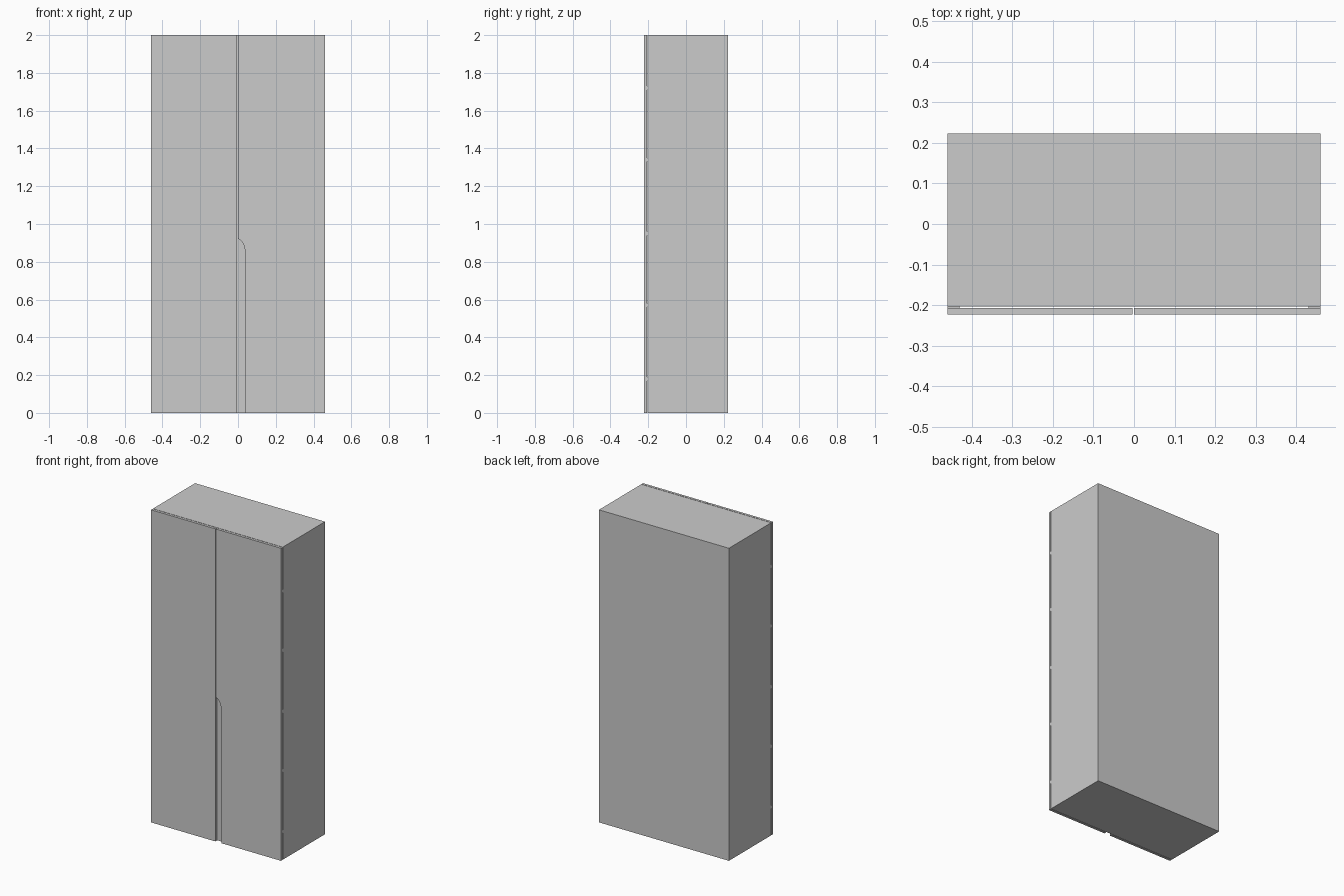
import bpy, bmesh, math

if "Cube" in bpy.data.objects:
    bpy.data.objects.remove(bpy.data.objects["Cube"])

W, D, H = 0.46, 0.223, 2.0          # half width, half depth, height
DOOR_BACK, BODY_FRONT = -0.207, -0.204


def box(name, x0, x1, y0, y1, z0, z1):
    return prism(name, [(x0, z0), (x1, z0), (x1, z1), (x0, z1)], y0, y1)


def prism(name, outline, y0, y1):
    """Extrude an x-z outline from y0 to y1."""
    bm = bmesh.new()
    face = bm.faces.new([bm.verts.new((x, y0, z)) for x, z in outline])
    new = bmesh.ops.extrude_face_region(bm, geom=[face])
    for v in new["geom"]:
        if isinstance(v, bmesh.types.BMVert):
            v.co.y = y1
    bmesh.ops.recalc_face_normals(bm, faces=bm.faces[:])
    mesh = bpy.data.meshes.new(name)
    bm.to_mesh(mesh)
    bm.free()
    ob = bpy.data.objects.new(name, mesh)
    bpy.context.collection.objects.link(ob)
    return ob


# Cabinet body
box("cabinet_body", -W, W, BODY_FRONT, D, 0, H)

# Plain left door
box("left_door", -W, -0.004, -D, DOOR_BACK, 0, H)

# Right door with a tall rounded finger cutout along its inner edge
cut_w, cut_z, cut_r = 0.038, 0.84, 0.08
arc = [(cut_w * math.cos(a), cut_z + cut_r * math.sin(a))
       for a in (math.pi / 2 * i / 12 for i in range(13))]
prism("right_door", [(cut_w, 0), (W, 0), (W, H), (0, H)] + arc[::-1],
      -D, DOOR_BACK)

# Hinge plates in the shadow gap between body and doors
for z in (0.18, 0.57, 0.95, 1.34, 1.72):
    for side, x in (("left", -W), ("right", W - 0.03)):
        box(f"{side}_hinge", x, x + 0.03, DOOR_BACK, BODY_FRONT,
            z - 0.01, z + 0.01)
